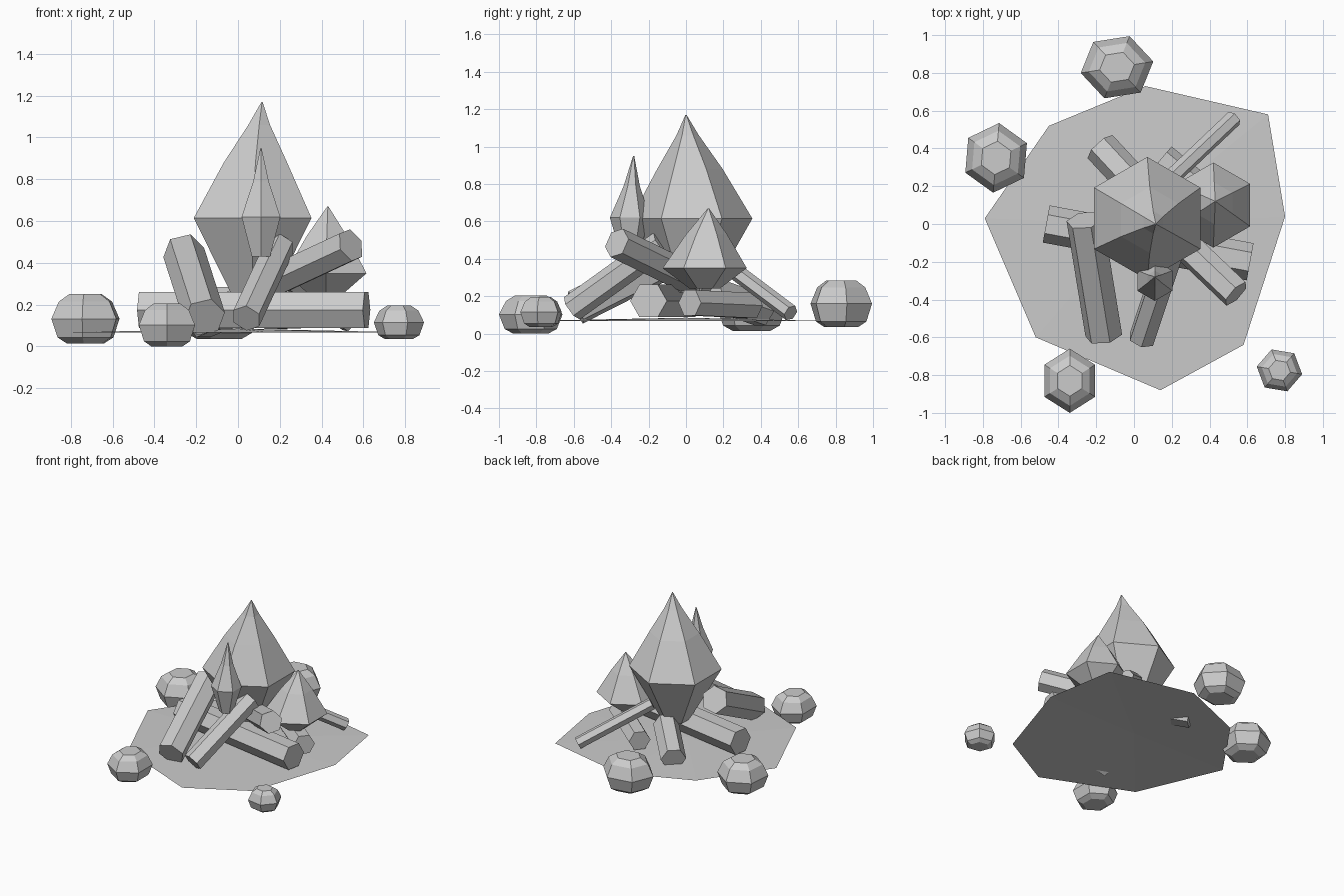
import bpy
import bmesh
from math import cos, sin, pi, radians
from mathutils import Vector

old = bpy.data.objects.get("Cube")
if old:
    bpy.data.objects.remove(old, do_unlink=True)

grey = bpy.data.materials.new("plain_grey")
grey.use_nodes = True
colour = (0.6, 0.6, 0.6, 1)
grey.diffuse_color = colour
grey.node_tree.nodes["Principled BSDF"].inputs["Base Color"].default_value = colour


def finish(name, bm):
    """Turn a bmesh into a flat-shaded grey object."""
    bmesh.ops.remove_doubles(bm, verts=bm.verts[:], dist=0.0005)
    bmesh.ops.recalc_face_normals(bm, faces=bm.faces[:])
    mesh = bpy.data.meshes.new(name)
    bm.to_mesh(mesh)
    bm.free()
    mesh.materials.append(grey)
    obj = bpy.data.objects.new(name, mesh)
    bpy.context.scene.collection.objects.link(obj)
    return obj


def loft(name, rings, sides=6, phase=90):
    """Join stacked rings, each given as (centre, x radius, y radius)."""
    bm = bmesh.new()
    loops = []
    for (x, y, z), rx, ry in rings:
        angles = [radians(phase) + 2 * pi * i / sides for i in range(sides)]
        loops.append([bm.verts.new((x + rx * cos(a), y + ry * sin(a), z)) for a in angles])
    for low, high in zip(loops, loops[1:]):
        for i in range(sides):
            j = (i + 1) % sides
            bm.faces.new((low[i], low[j], high[j], high[i]))
    bm.faces.new(loops[0])
    bm.faces.new(loops[-1])
    return finish(name, bm)


def flame(name, base, tip, profile):
    """Pointed flame; profile rows are (height, radius, lean towards the tip)."""
    rings = []
    for z, r, lean in profile:
        x, y = Vector(base).lerp(Vector(tip[:2]), lean)
        rings.append(((x, y, z), r, r))
    rings.append((tip, 0.003, 0.003))
    return loft(name, rings)


def log(name, start, end, radius, turn=0):
    """Hexagonal prism between two points, with a flat upper side at turn 0."""
    a, b = Vector(start), Vector(end)
    axis = (b - a).normalized()
    side = axis.cross(Vector((0, 0, 1))).normalized()
    up = side.cross(axis)
    bm = bmesh.new()
    loops = []
    for p in (a, b):
        loops.append([bm.verts.new(p + radius * (side * cos(t) + up * sin(t)))
                      for t in (radians(turn) + i * pi / 3 for i in range(6))])
    for i in range(6):
        j = (i + 1) % 6
        bm.faces.new((loops[0][i], loops[0][j], loops[1][j], loops[1][i]))
    for loop in loops:
        bm.faces.new(loop)
    return finish(name, bm)


def rock(name, x, y, half_x, half_y, bottom, top, phase):
    """Squat faceted stone with a wide belt."""
    rings = []
    for level, size in ((0, 0.55), (0.12, 0.82), (0.5, 1), (0.85, 0.78), (1, 0.48)):
        z = bottom + level * (top - bottom)
        rings.append(((x, y, z), half_x * size, half_y * size))
    return loft(name, rings, 6, phase)


# Thin patch of ground, slightly raised in the middle
outline = [(0.06, 0.73), (0.71, 0.58), (0.8, 0.04), (0.58, -0.64),
           (0.14, -0.88), (-0.52, -0.6), (-0.79, 0.03), (-0.45, 0.52)]
bm = bmesh.new()
rim = [bm.verts.new((x, y, 0.068)) for x, y in outline]
middle = bm.verts.new((0, 0, 0.085))
for i, v in enumerate(rim):
    bm.faces.new((v, rim[(i + 1) % len(rim)], middle))
finish("ground_patch", bm)

# Flames
flame("main_flame", (0.07, 0.03), (0.115, 0, 1.17),
      [(0.22, 0.1, 0), (0.615, 0.325, 0), (0.88, 0.175, 0.3), (1.06, 0.06, 0.7)])
flame("front_flame", (0.11, -0.3), (0.11, -0.28, 0.95),
      [(0.43, 0.05, 0), (0.62, 0.107, 0), (0.79, 0.043, 0.5)])
flame("side_flame", (0.42, 0.1), (0.43, 0.12, 0.67),
      [(0.24, 0.08, 0), (0.35, 0.225, 0), (0.53, 0.11, 0.5)])

# Logs
log("front_left_log", (-0.16, -0.59, 0.14), (-0.26, 0.02, 0.45), 0.1, 15)
log("front_log", (0.04, -0.61, 0.135), (0.2, -0.13, 0.48), 0.073, 20)
log("raised_log", (0.54, -0.37, 0.485), (0.1, 0.05, 0.28), 0.083, 15)
log("cross_log", (-0.465, 0, 0.175), (0.615, -0.2, 0.175), 0.1)
log("back_log", (-0.18, 0.41, 0.12), (0.08, 0.13, 0.22), 0.09)
log("inner_log", (0.15, 0.35, 0.15), (0.55, 0.02, 0.165), 0.078)
log("thin_back_log", (0.53, 0.56, 0.11), (0.15, 0.2, 0.38), 0.045, 10)

# Stones around the fire
rock("back_rock", -0.09, 0.83, 0.195, 0.175, 0.035, 0.285, 10)
rock("left_rock", -0.73, 0.35, 0.18, 0.185, 0.015, 0.25, 25)
rock("front_rock", -0.34, -0.83, 0.155, 0.17, 0, 0.205, 30)
rock("corner_rock", 0.77, -0.775, 0.122, 0.118, 0.035, 0.195, 50)
